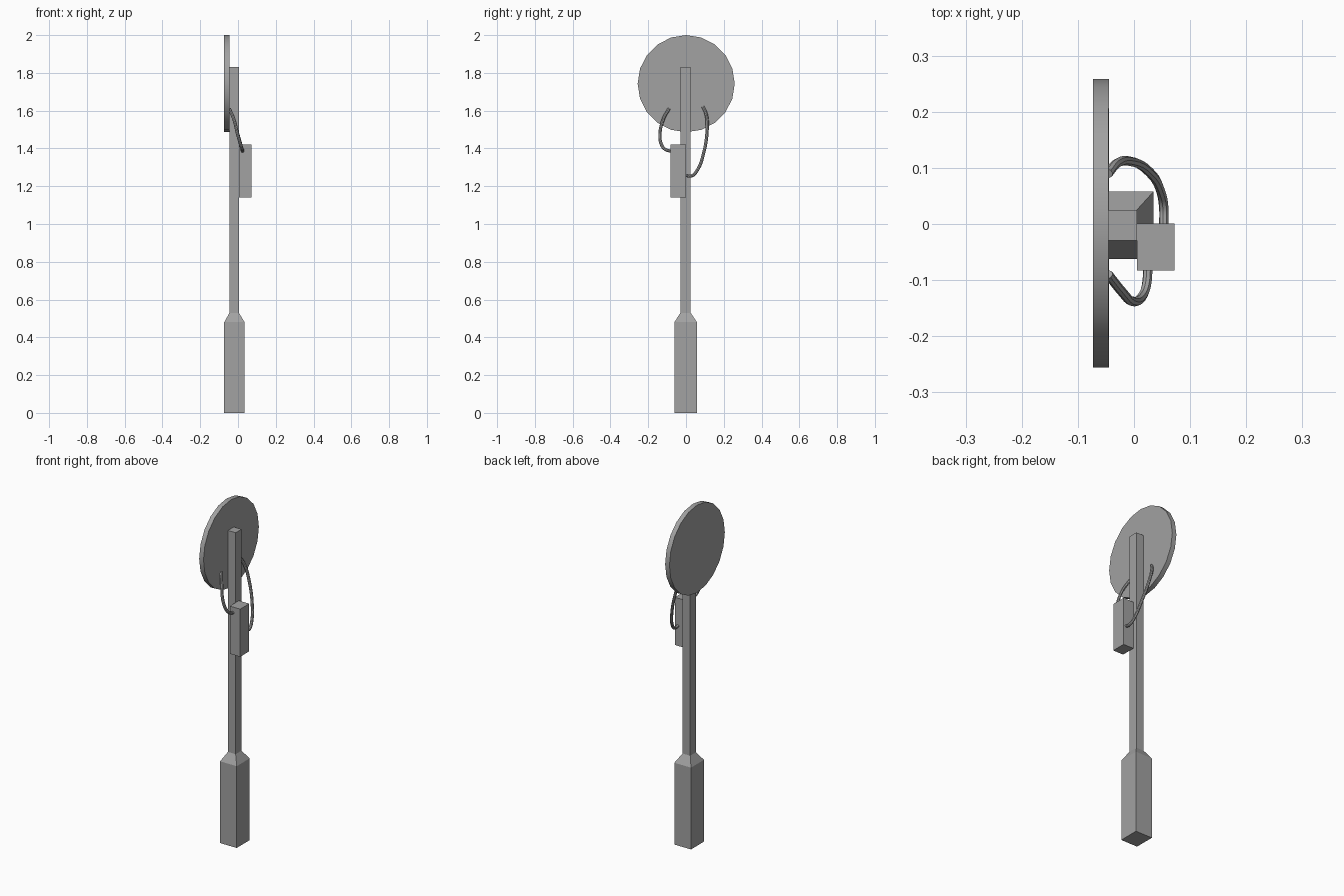
import bpy
import bmesh
from math import radians
from mathutils import Matrix, Vector

cube = bpy.data.objects.get("Cube")
if cube:
    bpy.data.objects.remove(cube, do_unlink=True)

# Single flat colour
grey = bpy.data.materials.new("mid_grey")
grey.use_nodes = True
colour = (0.36, 0.36, 0.36, 1)
grey.diffuse_color = colour
grey.node_tree.nodes["Principled BSDF"].inputs["Base Color"].default_value = colour


def add_object(name, bm, smooth=False):
    bmesh.ops.recalc_face_normals(bm, faces=bm.faces)
    mesh = bpy.data.meshes.new(name)
    bm.to_mesh(mesh)
    bm.free()
    mesh.materials.append(grey)
    obj = bpy.data.objects.new(name, mesh)
    bpy.context.collection.objects.link(obj)
    if smooth:
        bpy.ops.object.select_all(action='DESELECT')
        obj.select_set(True)
        bpy.context.view_layer.objects.active = obj
        bpy.ops.object.shade_smooth_by_angle(angle=radians(40))
    return obj


def add_box(name, low, high):
    low, high = Vector(low), Vector(high)
    bm = bmesh.new()
    bmesh.ops.create_cube(bm, size=1, matrix=Matrix.Translation((low + high) / 2)
                          @ Matrix.Diagonal((*(high - low), 1)))
    return add_object(name, bm)


def add_post(name, sections):
    """Loft square sections (centre x, centre y, half x, half y, z)."""
    bm = bmesh.new()
    rings = []
    for x, y, hx, hy, z in sections:
        rings.append([bm.verts.new((x + sx * hx, y + sy * hy, z))
                      for sx, sy in ((-1, -1), (1, -1), (1, 1), (-1, 1))])
    for a, b in zip(rings, rings[1:]):
        for i in range(4):
            j = (i + 1) % 4
            bm.faces.new((a[i], a[j], b[j], b[i]))
    bm.faces.new(rings[0])
    bm.faces.new(rings[-1])
    return add_object(name, bm)


def add_cable(name, points, radius=0.0085):
    curve = bpy.data.curves.new(name + "_path", 'CURVE')
    curve.dimensions = '3D'
    curve.bevel_depth = radius
    curve.bevel_resolution = 2
    curve.resolution_u = 4
    curve.use_fill_caps = True
    spline = curve.splines.new('BEZIER')
    spline.bezier_points.add(len(points) - 1)
    for bp, p in zip(spline.bezier_points, points):
        bp.co = p
        bp.handle_left_type = bp.handle_right_type = 'AUTO'
    # Bake the swept path to a mesh
    path = bpy.data.objects.new(name + "_path", curve)
    bpy.context.collection.objects.link(path)
    baked = path.to_mesh()
    bm = bmesh.new()
    bm.from_mesh(baked)
    path.to_mesh_clear()
    bpy.data.objects.remove(path)
    bpy.data.curves.remove(curve)
    return add_object(name, bm, smooth=True)


# Pole with its wide foot and sloped collar
add_post("pole", [(-0.019, -0.002, 0.054, 0.06, 0),
                  (-0.019, -0.002, 0.054, 0.06, 0.48),
                  (-0.02, -0.002, 0.025, 0.027, 0.53),
                  (-0.02, -0.002, 0.025, 0.027, 1.83)])

# Round panel
bm = bmesh.new()
bmesh.ops.create_cone(bm, cap_ends=True, segments=20, radius1=0.257, radius2=0.257,
                      depth=0.028, matrix=Matrix.Translation((-0.059, 0.001, 1.743))
                      @ Matrix.Rotation(radians(90), 4, 'Y'))
add_object("round_panel", bm, smooth=True)

# Control box on the pole
add_box("control_box", (0.005, -0.083, 1.14), (0.072, 0.001, 1.42))

# Cables from panel to box
add_cable("long_cable", [(-0.046, 0.09, 1.62), (-0.032, 0.107, 1.58), (-0.008, 0.112, 1.5),
                         (0.028, 0.092, 1.37), (0.047, 0.06, 1.285),
                         (0.053, 0.03, 1.255), (0.053, -0.005, 1.258)])
add_cable("short_cable", [(-0.046, -0.09, 1.61), (-0.022, -0.12, 1.555), (-0.002, -0.138, 1.475),
                          (0.014, -0.13, 1.42), (0.022, -0.11, 1.395), (0.025, -0.078, 1.385)])
